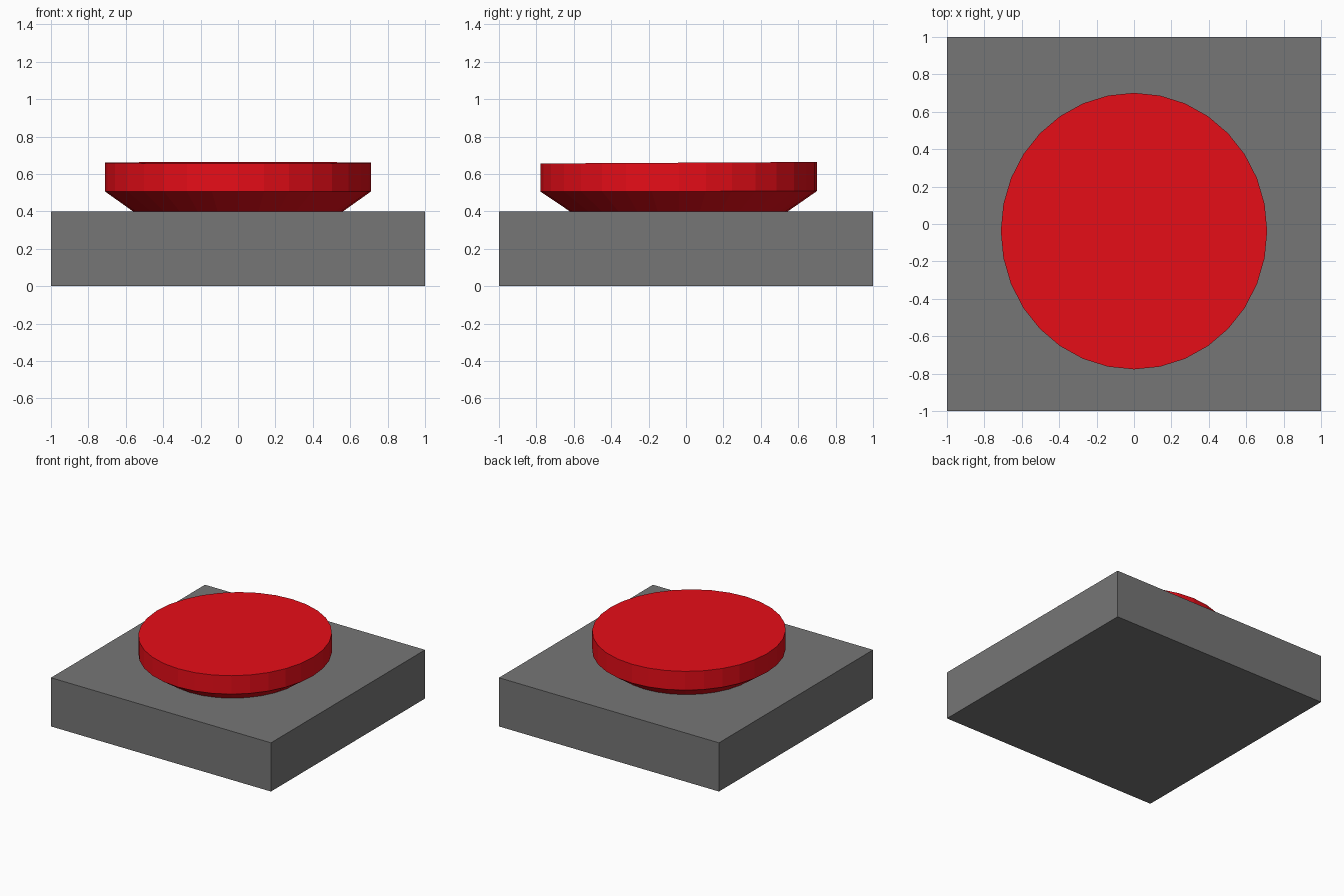
import bpy, bmesh
from math import sin, cos, pi

if "Cube" in bpy.data.objects:
    bpy.data.objects.remove(bpy.data.objects["Cube"])

SIDES = 32
CENTRE_Y = -0.038


def make_object(name, bm, colour_name, colour):
    bmesh.ops.recalc_face_normals(bm, faces=bm.faces)
    mesh = bpy.data.meshes.new(name)
    bm.to_mesh(mesh)
    bm.free()
    obj = bpy.data.objects.new(name, mesh)
    bpy.context.collection.objects.link(obj)
    mat = bpy.data.materials.new(colour_name)
    mat.diffuse_color = colour
    mat.use_nodes = True
    mat.node_tree.nodes["Principled BSDF"].inputs["Base Color"].default_value = mat.diffuse_color
    mesh.materials.append(mat)
    return obj


# Square base block
bm = bmesh.new()
bmesh.ops.create_cube(bm, size=1)
bmesh.ops.scale(bm, vec=(2, 2, 0.4), verts=bm.verts)
bmesh.ops.translate(bm, vec=(0, 0, 0.2), verts=bm.verts)
make_object("base", bm, "dark_grey", (0.18, 0.18, 0.18, 1))

# Slightly oval push button: tapered underside, straight rim, flat top
# Rings are (x radius, y radius, height, tilt along y)
rings = [(0.533, 0.553, 0.38, 0), (0.712, 0.739, 0.507, 0.002), (0.712, 0.739, 0.66, 0.004)]
bm = bmesh.new()
loops = []
for rx, ry, z, tilt in rings:
    loop = []
    for i in range(SIDES):
        a = 2 * pi * i / SIDES
        loop.append(bm.verts.new((rx * cos(a), CENTRE_Y + ry * sin(a), z + tilt * sin(a))))
    loops.append(loop)
for low, high in zip(loops, loops[1:]):
    for i in range(SIDES):
        j = (i + 1) % SIDES
        bm.faces.new((low[i], low[j], high[j], high[i]))
bm.faces.new(loops[0][::-1])
bm.faces.new(loops[-1])
make_object("button", bm, "red", (0.8, 0.004, 0.009, 1))
